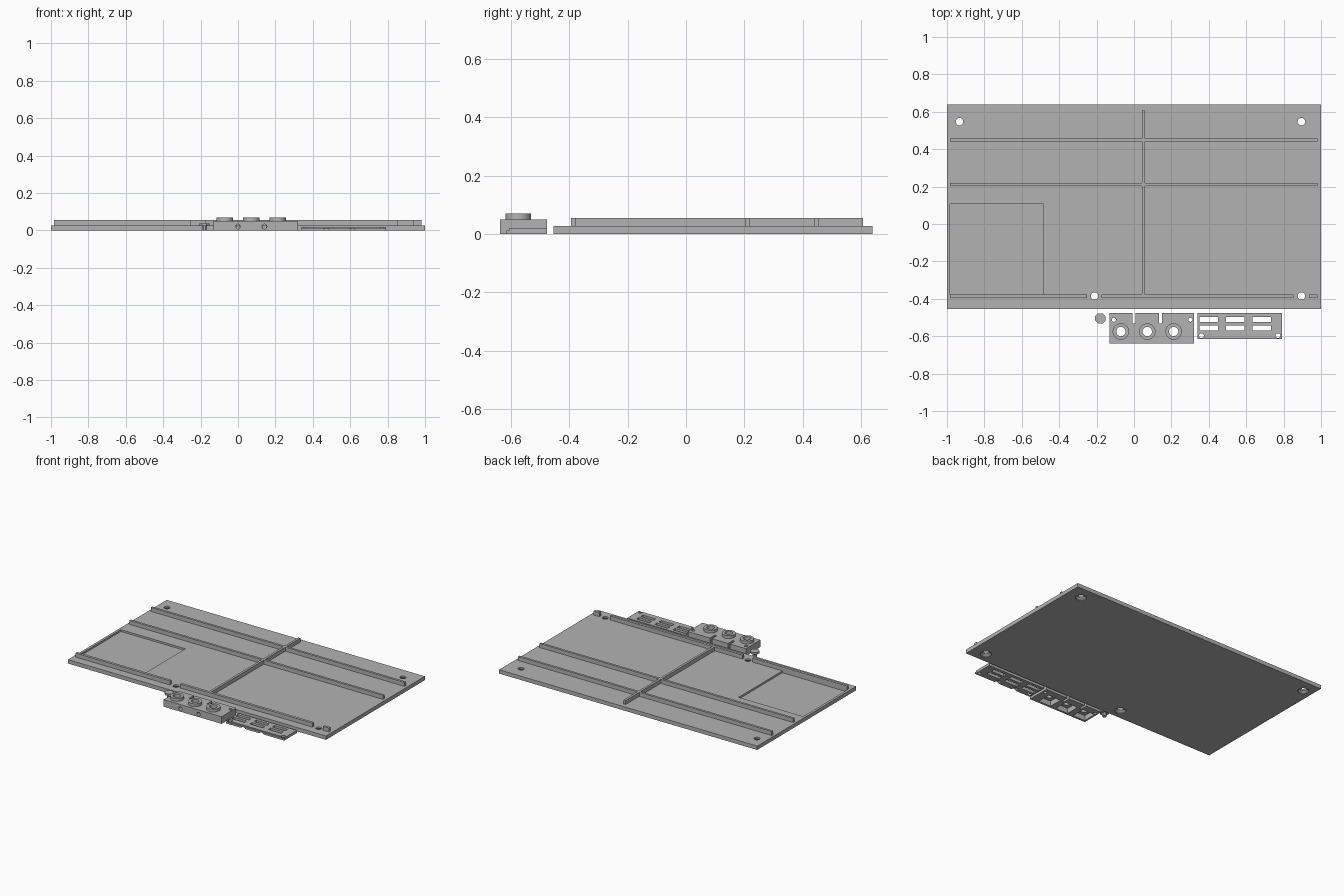
import bpy, bmesh, math
from mathutils import Matrix

if "Cube" in bpy.data.objects:
    bpy.data.objects.remove(bpy.data.objects["Cube"])

grey = bpy.data.materials.new("plain grey")
grey.diffuse_color = (0.45, 0.45, 0.45, 1)
grey.use_nodes = True
grey.node_tree.nodes["Principled BSDF"].inputs["Base Color"].default_value = grey.diffuse_color


def finish(name, bm):
    bmesh.ops.recalc_face_normals(bm, faces=bm.faces)
    me = bpy.data.meshes.new(name)
    bm.to_mesh(me)
    bm.free()
    me.materials.append(grey)
    ob = bpy.data.objects.new(name, me)
    bpy.context.collection.objects.link(ob)
    return ob


def box(name, x0, x1, y0, y1, z0, z1):
    bm = bmesh.new()
    m = Matrix.Translation(((x0 + x1) / 2, (y0 + y1) / 2, (z0 + z1) / 2))
    m = m @ Matrix.Diagonal((x1 - x0, y1 - y0, z1 - z0, 1))
    bmesh.ops.create_cube(bm, size=1, matrix=m)
    return finish(name, bm)


def lathe(name, profile, x, y, z=0, sides=24, along_y=False, closed=False):
    """Rings of (radius, height); capped, or looped back into a tube."""
    bm = bmesh.new()
    rot = Matrix.Rotation(-math.pi / 2, 4, 'X') if along_y else Matrix()
    m = Matrix.Translation((x, y, z)) @ rot
    rings = [[bm.verts.new((r * math.cos(2 * math.pi * (i + .5) / sides),
                            r * math.sin(2 * math.pi * (i + .5) / sides), h))
              for i in range(sides)] for r, h in profile]
    pairs = list(zip(rings, rings[1:]))
    if closed:
        pairs.append((rings[-1], rings[0]))
    else:
        bm.faces.new(rings[0])
        bm.faces.new(rings[-1])
    for a, b in pairs:
        for i in range(sides):
            j = (i + 1) % sides
            bm.faces.new((a[i], a[j], b[j], b[i]))
    bm.transform(m)
    return finish(name, bm)


def cut(ob, cutter):
    mod = ob.modifiers.new("cut", 'BOOLEAN')
    mod.operation, mod.solver, mod.object = 'DIFFERENCE', 'EXACT', cutter
    bpy.context.view_layer.objects.active = ob
    bpy.ops.object.modifier_apply(modifier=mod.name)
    bpy.data.objects.remove(cutter)


def smooth(ob):
    bpy.ops.object.select_all(action='DESELECT')
    ob.select_set(True)
    bpy.context.view_layer.objects.active = ob
    bpy.ops.object.shade_smooth_by_angle(angle=math.radians(30))


# Main panel with a shallow recess and countersunk mounting holes
T, TOP = 0.027, 0.055
panel = box("panel", -1, 1, -0.455, 0.64, 0, T)
cut(panel, box("recess", -0.983, -0.483, -0.377, 0.107, 0.014, 0.1))
for x, y in ((-0.933, 0.547), (0.895, 0.547), (-0.211, -0.385), (0.895, -0.385)):
    cut(panel, lathe("hole", [(0.036, -0.01), (0.036, 0.004), (0.02, 0.016), (0.02, 0.05)], x, y))
smooth(panel)

# Stiffening ribs
box("rib_long_back", -0.983, 0.98, 0.441, 0.457, T, TOP)
box("rib_long_middle", -0.983, 0.98, 0.203, 0.219, T, TOP)
box("rib_cross", 0.042, 0.058, -0.38, 0.607, T, TOP)
for i, (a, b) in enumerate(((-0.983, -0.252), (-0.173, 0.853), (0.935, 0.98))):
    box(f"rib_front_{i + 1}", a, b, -0.395, -0.377, T, TOP)

# Connector block with three hollow sockets
block = box("socket_block", -0.13, 0.32, -0.638, -0.477, 0, 0.05)
sockets = (-0.07, 0.071, 0.212)
for x in sockets:
    cut(block, box("pocket", x - 0.048, x + 0.048, -0.623, -0.527, -0.05, 0.036))
    cut(block, lathe("bore", [(0.025, 0.02), (0.025, 0.1)], x, -0.575))
for x in (0.0, 0.141):
    cut(block, box("slot", x - 0.008, x + 0.008, -0.531, -0.4, -0.05, 0.1))
    cut(block, lathe("front_hole", [(0.013, 0), (0.013, 0.17)], x, -0.68, 0.02, 16, True))
for x in (-0.108, 0.301):
    cut(block, lathe("screw_hole", [(0.011, -0.05), (0.011, 0.1)], x, -0.512, 0, 16))
smooth(block)

# Raised collars around the socket bores
for i, x in enumerate(sockets):
    smooth(lathe(f"collar_{i + 1}", [(0.025, 0.049), (0.044, 0.049), (0.044, 0.07), (0.025, 0.07)],
                 x, -0.575, closed=True))

# Vent cover with a low front lip, slots, screw holes and edge notches
vent = box("vent_cover", 0.34, 0.79, -0.616, -0.477, 0, 0.019)
cut(vent, box("lip_step", 0.3, 0.83, -0.7, -0.607, 0.012, 0.1))
for x in (0.4, 0.541, 0.683):
    for y in (-0.511, -0.557):
        cut(vent, box("vent_slot", x - 0.05, x + 0.05, y - 0.013, y + 0.013, -0.05, 0.1))
for x in (0.361, 0.77):
    cut(vent, lathe("screw_hole", [(0.013, -0.05), (0.013, 0.1)], x, -0.597, 0, 16))
for x in (0.471, 0.612):
    cut(vent, lathe("notch", [(0.02, 0), (0.02, 0.065)], x, -0.65, -0.01, 16, True))
smooth(vent)

# Small push button on a stem
lathe("push_button", [(0.014, 0), (0.014, 0.024), (0.03, 0.024), (0.03, 0.038)], -0.18, -0.505, sides=8)
